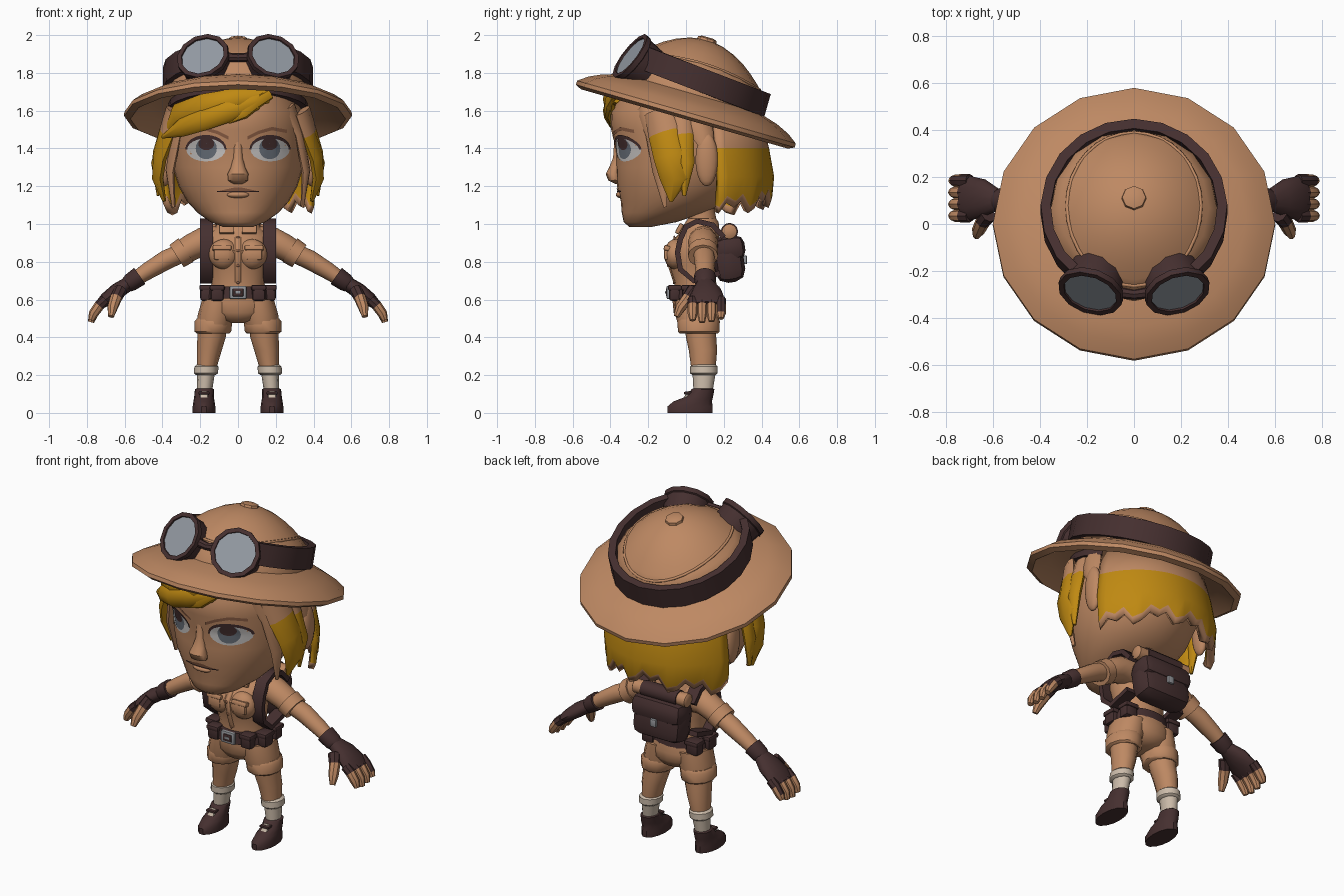
import bpy, bmesh
from math import sin, cos, pi, radians
from mathutils import Vector, Matrix
from mathutils.bvhtree import BVHTree

cube = bpy.data.objects.get("Cube")
if cube:
    bpy.data.objects.remove(cube)


def material(name, *rgb):
    m = bpy.data.materials.new(name)
    m.use_nodes = True
    m.diffuse_color = (*rgb, 1)
    m.node_tree.nodes["Principled BSDF"].inputs["Base Color"].default_value = (*rgb, 1)
    return m


TAN = material("tan", .515, .25, .125)
DARK = material("dark leather", .06, .029, .029)
HAIR = material("golden hair", .52, .25, .006)
GLASS = material("lens grey", .29, .32, .36)
CREAM = material("sock cream", .60, .50, .40)
WHITE = material("eye white", .55, .53, .52)
IRIS = material("iris grey", .13, .15, .18)
BROWN = material("lip brown", .27, .115, .06)
METAL = material("buckle metal", .30, .31, .33)


def finish(name, bm, mats, rule=None, matrix=None):
    mats = mats if isinstance(mats, list) else [mats]
    bmesh.ops.recalc_face_normals(bm, faces=bm.faces)
    if rule:
        for f in bm.faces:
            f.material_index = int(rule(f.calc_center_median()))
    me = bpy.data.meshes.new(name)
    bm.to_mesh(me)
    bm.free()
    for m in mats:
        me.materials.append(m)
    ob = bpy.data.objects.new(name, me)
    bpy.context.collection.objects.link(ob)
    if matrix:
        ob.matrix_world = matrix
    bpy.ops.object.select_all(action='DESELECT')
    ob.select_set(True)
    bpy.context.view_layer.objects.active = ob
    bpy.ops.object.shade_smooth_by_angle(angle=radians(42))
    return ob


def tube(name, rows, mats, n=12, ref=None, rule=None, matrix=None, turn=0):
    """Loft of ellipses (x, y, z, a, b); level rings unless ref steers them."""
    bm, rings = bmesh.new(), []
    pts = [Vector(r[:3]) for r in rows]
    for i, (c, r) in enumerate(zip(pts, rows)):
        u, v = Vector((1, 0, 0)), Vector((0, 1, 0))
        if ref:
            t = pts[min(i + 1, len(pts) - 1)] - pts[max(i - 1, 0)]
            u = t.cross(Vector((c.x, c.y, 0)) if ref == 'out' else Vector(ref)).normalized()
            v = u.cross(t).normalized()
        rings.append([bm.verts.new(c + u * r[3] * cos(2 * pi * k / n + turn) + v * r[-1] * sin(2 * pi * k / n + turn))
                      for k in range(n)])
    for p, q in zip(rings, rings[1:]):
        for k in range(n):
            bm.faces.new((p[k], p[(k + 1) % n], q[(k + 1) % n], q[k]))
    bm.faces.new(rings[0])
    bm.faces.new(rings[-1])
    return finish(name, bm, mats, rule, matrix)


def pair(name, rows, *args, **kw):
    for s, side in ((1, "left"), (-1, "right")):
        tube(f"{side}_{name}", [(s * r[0], *r[1:]) for r in rows], *args, **kw)


def ball(name, loc, size, mat):
    bm = bmesh.new()
    bmesh.ops.create_uvsphere(bm, u_segments=16, v_segments=10, radius=1,
                              matrix=Matrix.LocRotScale(Vector(loc), None, Vector(size)))
    return finish(name, bm, mat)


def box(name, loc, size, mat, bevel=.01, tilt=0):
    bm = bmesh.new()
    bmesh.ops.create_cube(bm, size=1, matrix=Matrix.Diagonal((*size, 1)))
    bmesh.ops.bevel(bm, geom=bm.edges[:], offset=bevel, segments=2, affect='EDGES', profile=.5)
    return finish(name, bm, mat, matrix=Matrix.Translation(loc) @ Matrix.Rotation(tilt, 4, 'X'))


# Head, nose, ears
head = tube("head", [(0, -.24, .985, .08, .06), (0, -.19, 1.01, .145, .14), (0, -.12, 1.06, .215, .22),
                     (0, -.06, 1.12, .27, .285), (0, -.033, 1.2, .315, .333), (0, -.01, 1.3, .345, .36),
                     (0, 0, 1.4, .355, .372), (0, -.008, 1.5, .355, .388), (0, -.015, 1.6, .345, .385),
                     (0, -.03, 1.7, .28, .31)], TAN, 32)
tube("nose", [(0, -.355, 1.212, .025, .02), (0, -.375, 1.23, .052, .036), (0, -.385, 1.265, .055, .04),
              (0, -.375, 1.30, .038, .032), (0, -.36, 1.35, .026, .026), (0, -.36, 1.44, .022, .02)], TAN)
ball("lower_lip", (0, -.345, 1.155), (.06, .026, .018), TAN)
for s, side in ((1, "left"), (-1, "right")):
    ball(side + "_ear", (s * .385, .11, 1.34), (.035, .06, .14), TAN)

# Painted face, laid on the head surface
skin = BVHTree.FromPolygons([v.co for v in head.data.vertices], [p.vertices for p in head.data.polygons])


def patch(name, rows, mat, lift, closed=False):
    bm, grid = bmesh.new(), []
    for row in rows:
        grid.append([])
        for x, z in row:
            hit = skin.ray_cast(Vector((x, -2, z)), Vector((0, 1, 0)))[0]
            grid[-1].append(bm.verts.new((x, hit.y - lift, z)))
    n = len(rows[0])
    for p, q in zip(grid, grid[1:]):
        for k in range(n if closed else n - 1):
            bm.faces.new((p[k], p[(k + 1) % n], q[(k + 1) % n], q[k]))
    ob = finish(name, bm, mat)
    if sum(p.normal.y for p in ob.data.polygons) > 0:
        ob.data.flip_normals()


def oval(name, cx, cz, a, b, mat, lift):
    patch(name, [[(cx + f * a * cos(k * pi / 10), cz + f * b * sin(k * pi / 10)) for k in range(20)]
                 for f in (1, .7, .4, .01)], mat, lift, True)


for s, side in ((1, "left"), (-1, "right")):
    oval(side + "_eye_white", s * .17, 1.395, .104, .064, WHITE, .003)
    oval(side + "_iris", s * .168, 1.40, .056, .057, IRIS, .005)
    oval(side + "_pupil", s * .168, 1.425, .042, .034, DARK, .007)
    arc = [radians(a) for a in range(0, 181, 15)]
    patch(side + "_lash", [[(s * .17 + f * .104 * cos(t), 1.395 + g * .064 * sin(t)) for t in arc]
                           for f, g in ((1.05, 1.2), (.95, .9))], DARK, .008)
    brow = [(.05, 1.455), (.11, 1.485), (.18, 1.505), (.26, 1.49)]
    patch(side + "_brow", [[(s * x, z + d) for x, z in brow] for d in (.009, -.009)], BROWN, .006)
mouth = [-.11, -.06, -.02, .02, .06, .11]
patch("upper_lip", [[(x, 1.173 + h * (.11 - abs(x))) for x in mouth] for h in (.22, 0)], BROWN, .006)
patch("mouth_line", [[(x, z) for x in mouth] for z in (1.176, 1.169)], DARK, .008)

# Back hair: curved sheet with a jagged hem
bm, cols = bmesh.new(), []
for j in range(22):
    t = radians(-68 + 136 * j / 21)
    hem = 1.17 - .05 * abs(t) - (0, .05, .07, 0, .03)[j % 5]
    cols.append([bm.verts.new((.43 * f * sin(t), .45 * f * cos(t), z)) for z, f in
                 ((1.58, .84), (1.40, .94), (1.25, 1), (hem + .035, .98), (hem, .95))])
for p, q in zip(cols, cols[1:]):
    for k in range(4):
        bm.faces.new((p[k], q[k], q[k + 1], p[k + 1])).material_index = int(k in (0, 3))
sheet = finish("back_hair", bm, [HAIR, TAN])
solid = sheet.modifiers.new("thickness", 'SOLIDIFY')
solid.thickness, solid.offset = .035, 0

# Side locks and fringe
gold = dict(ref='out', n=8, rule=lambda c: c.z > 1.48)
pair("side_lock", [(.34, -.15, 1.6, .08, .03), (.375, -.12, 1.48, .085, .035), (.415, -.09, 1.36, .085, .035),
                   (.425, -.06, 1.24, .08, .03), (.39, -.08, 1.12, .01, .01)], [HAIR, TAN], **gold)
pair("rear_lock", [(.35, -.03, 1.58, .06, .03), (.39, -.02, 1.47, .06, .03), (.43, 0, 1.32, .045, .03),
                   (.42, -.01, 1.15, .01, .01)], [HAIR, TAN], **gold)
pair("ear_wisp", [(.34, .05, 1.58, .07, .03), (.38, .09, 1.47, .06, .025), (.40, .13, 1.34, .01, .01)], TAN, ref='out', n=8)
pair("temple_lock", [(.27, -.23, 1.62, .05, .015), (.325, -.18, 1.48, .04, .018), (.36, -.14, 1.28, .04, .02),
                     (.34, -.11, 1.09, .01, .01)], TAN, ref='out', n=8)
tube("long_fringe", [(.17, -.385, 1.69, .01, .01), (.09, -.40, 1.645, .045, .03), (-.05, -.41, 1.60, .06, .03),
                     (-.18, -.38, 1.555, .06, .03), (-.30, -.29, 1.51, .05, .03), (-.40, -.2, 1.46, .008, .01)],
     HAIR, 8, 'out')
tube("fringe_tip", [(.17, -.38, 1.69, .03, .02), (.09, -.405, 1.64, .035, .025), (.03, -.415, 1.585, .03, .02),
                    (-.05, -.40, 1.535, .005, .008)], HAIR, 8, 'out')
tube("upper_fringe", [(.16, -.37, 1.68, .04, .03), (0, -.41, 1.66, .06, .03), (-.18, -.37, 1.62, .07, .03),
                      (-.32, -.24, 1.57, .07, .03), (-.38, -.14, 1.48, .02, .01)], HAIR, 8, 'out')

# Sun hat, tilted back
HAT = Matrix.Translation((0, 0, 1.585)) @ Matrix.Rotation(radians(-16), 4, 'X')


def dome(r):
    return .405 - 1.5 * r * r


tube("sun_hat", [(0, 0, z, r) for r, z in ((.35, .06), (.48, .03), (.57, -.03), (.603, -.014), (.602, .008),
                                           (.55, .046), (.48, .078), (.39, .105), (.372, .11))]
     + [(0, 0, dome(r), r) for r in (.355, .32, .27, .22, .16, .09, .02)], TAN, 16, matrix=HAT)
tube("hat_button", [(0, 0, .39, .055), (0, 0, .413, .05), (0, 0, .42, .03)], TAN, 8, matrix=HAT)
tube("inner_band", [(0, 0, .015, .375), (0, 0, .07, .365)], DARK, 24, matrix=HAT)
seam = bpy.data.curves.new("hat_seam", 'CURVE')
seam.dimensions, seam.bevel_depth, seam.bevel_resolution = '3D', .008, 1
line = seam.splines.new('POLY')
line.points.add(31)
line.use_cyclic_u = True
for k, p in enumerate(line.points):
    x, y = .285 * cos(k * pi / 16), .34 * sin(k * pi / 16)
    p.co = (x, y, dome(Vector((x, y)).length) - .004, 1)
seam.materials.append(TAN)
seam_ob = bpy.data.objects.new("hat_seam", seam)
bpy.context.collection.objects.link(seam_ob)
seam_ob.matrix_world = HAT

# Goggles and strap
strap = []
for k in range(17):
    t = radians(38 + 284 * k / 16)
    strap.append((.377 * sin(t), -.382 * cos(t), .195 + .035 * cos(t), .03, .088))
tube("goggle_strap", strap, DARK, 4, (0, 0, 1), matrix=HAT, turn=pi / 4)
for s, side in ((1, "left"), (-1, "right")):
    aim = Vector((s * .27, -.77, .6)).to_track_quat('Z', 'Y').to_matrix().to_4x4()
    M = Matrix.Translation((s * .187, -.295, 1.89)) @ aim
    tube(side + "_goggle", [(0, 0, z, r) for z, r in ((-.17, .115), (-.12, .128), (-.03, .134), (-.025, .142),
                                                     (.003, .142), (.003, .118), (-.015, .116))], DARK, 12, matrix=M)
    tube(side + "_lens", [(0, 0, -.02, .117), (0, 0, -.006, .117)], GLASS, 12, matrix=M)
tube("goggle_bridge", [(-.08, -.29, 1.885, .026), (0, -.30, 1.88, .022), (.08, -.29, 1.885, .026)], DARK, 8, (0, 0, 1))

# Neck, shirt and collar
tube("neck", [(0, .09, .94, .085), (0, .085, 1.03, .075), (0, .06, 1.16, .075)], TAN)
tube("shirt", [(0, .05, .60, .155, .125), (0, .05, .69, .14, .11), (0, .035, .78, .155, .125), (0, .03, .86, .17, .135),
               (0, .06, .93, .17, .115), (0, .08, .98, .125, .085), (0, .085, 1.0, .08, .07)], TAN, 20)
tube("collar", [(0, .07, .955, .135, .11), (0, .085, 1.01, .105, .09), (0, .085, 1.03, .085, .075)], TAN, 14)
front_line = ((-.058, .69), (-.089, .78), (-.104, .86), (-.055, .93))
tube("button_placket", [(0, y, z, .016, .008) for y, z in front_line], TAN, 8)
for k, (y, z) in enumerate(front_line):
    ball(f"shirt_button_{k + 1}", (0, y - .007, z), (.008, .005, .008), BROWN)
for s, side in ((1, "left"), (-1, "right")):
    ball(side + "_chest", (s * .075, -.055, .84), (.08, .062, .08), TAN)
    box(side + "_pocket", (s * .085, -.102, .84), (.085, .028, .06), TAN)
    box(side + "_pocket_flap", (s * .085, -.1, .872), (.1, .035, .028), TAN, .008, -.3)
    box(side + "_collar_flap", (s * .06, -.035, .975), (.08, .025, .06), TAN, .008, -.5)

# Arms, gloves and fingers
UP = (0, 0, 1)
pair("sleeve", [(.11, .09, .91, .075, .08), (.19, .09, .905, .08, .075), (.25, .09, .875, .075, .07), (.30, .09, .845, .07, .064)], TAN, ref=UP)
pair("sleeve_cuff", [(.275, .09, .862, .08, .074), (.325, .09, .83, .08, .07)], TAN, ref=UP)
pair("forearm", [(.27, .09, .86, .055, .05), (.38, .1, .81, .056, .052), (.48, .1, .75, .05, .045), (.57, .1, .69, .04, .036)], TAN, ref=UP)
pair("glove_cuff", [(.52, .1, .725, .058, .052), (.57, .1, .69, .055, .048), (.59, .1, .675, .04, .04)], DARK, ref=UP)
pair("glove", [(.57, .1, .69, .042, .038), (.64, .11, .645, .08, .042), (.70, .11, .60, .095, .036), (.735, .11, .57, .08, .025)], DARK, ref=UP)
for k in range(4):
    y, drop = .035 + .05 * k, (.01, 0, .005, .02)[k]
    pair(f"finger_{k + 1}", [(.70, y, .60, .028), (.735, y, .568, .028), (.765, y, .525, .026), (.778, y, .48 + drop, .016)],
         [TAN, DARK], 8, UP, lambda c: c.z > .56)
pair("thumb", [(.62, .04, .655, .035), (.645, .01, .61, .032), (.665, -.03, .555, .028), (.672, -.05, .51, .016)],
     [TAN, DARK], 8, UP, lambda c: c.z > .6)

# Shorts, legs, socks and boots
tube("shorts_hips", [(0, .06, .475, .03, .05), (0, .06, .49, .11, .1), (0, .06, .53, .175, .125), (0, .06, .58, .185, .13), (0, .05, .65, .16, .125)], TAN, 20)
pair("shorts_leg", [(.1, .06, .6, .09, .12), (.115, .06, .52, .098, .117), (.13, .065, .44, .088, .1)], TAN)
pair("shorts_cuff", [(.127, .067, .5, .09, .105), (.13, .067, .485, .1, .112), (.133, .067, .43, .097, .11), (.133, .067, .42, .085, .1)], TAN)
pair("leg", [(.135, .075, .48, .078, .085), (.14, .08, .40, .075, .08), (.152, .09, .33, .066, .075), (.165, .092, .24, .052, .065)], TAN)
pair("sock", [(.178, .09, .11, .04, .05), (.17, .095, .2, .046, .06)], CREAM)
pair("sock_cuff", [(.17, .095, .2, .052, .062), (.17, .095, .21, .064, .073), (.167, .095, .245, .064, .073), (.167, .095, .255, .052, .062)], CREAM)
pair("boot", [(.18, .022, 0, .06, .122), (.18, .022, .035, .06, .122), (.18, .035, .06, .056, .105), (.18, .07, .085, .052, .075),
              (.178, .09, .125, .05, .062), (.178, .09, .13, .042, .055)], DARK, 14)
for s, side in ((1, "left"), (-1, "right")):
    box(side + "_boot_tongue", (s * .18, .008, .085), (.042, .03, .065), CREAM, .01, -.6)
    box(side + "_boot_strap", (s * .18, .012, .105), (.06, .045, .014), DARK, .005)

# Belt, pouches and buckle
tube("belt", [(0, .045, .605, .178, .138), (0, .045, .67, .172, .132)], DARK, 20)
for s, side in ((1, "left"), (-1, "right")):
    for k, (x, y, w, d) in enumerate(((.11, -.06, .07, .06), (.165, .02, .07, .08), (.15, .13, .08, .07))):
        box(f"{side}_pouch_{k + 1}", (s * x, y, .635), (w, d, .085), DARK, .015)
        box(f"{side}_pouch_lid_{k + 1}", (s * x, y, .663), (w + .01, d + .012, .03), DARK)
box("buckle", (0, -.092, .638), (.088, .02, .07), METAL, .005)
box("buckle_inset", (0, -.1, .638), (.056, .012, .042), DARK, .003)
box("buckle_prong", (0, -.106, .638), (.03, .008, .014), METAL, .002)

# Backpack, bedroll and shoulder straps
box("backpack", (0, .225, .815), (.33, .16, .25), DARK, .06, .15)
box("backpack_flap", (0, .235, .87), (.335, .155, .13), DARK, .045, .15)
box("backpack_clasp", (0, .313, .81), (.04, .02, .045), METAL, .005)
tube("bedroll", [(-.18, .23, .96, .034), (-.175, .23, .96, .04), (.175, .23, .96, .04), (.18, .23, .96, .034)],
     TAN, 12, UP)
tube("bedroll_cover", [(-.12, .23, .96, .046), (.12, .23, .96, .046)], DARK, 12, UP)
pair("shoulder_strap", [(.167, y, z, .02, .05) for y, z in
                        ((.2, .93), (.14, .995), (.06, 1.015), (0, .985), (-.03, .92), (-.045, .85), (-.03, .76), (.04, .70), (.18, .74))],
     DARK, 4, (1, 0, 0), turn=pi / 4)
